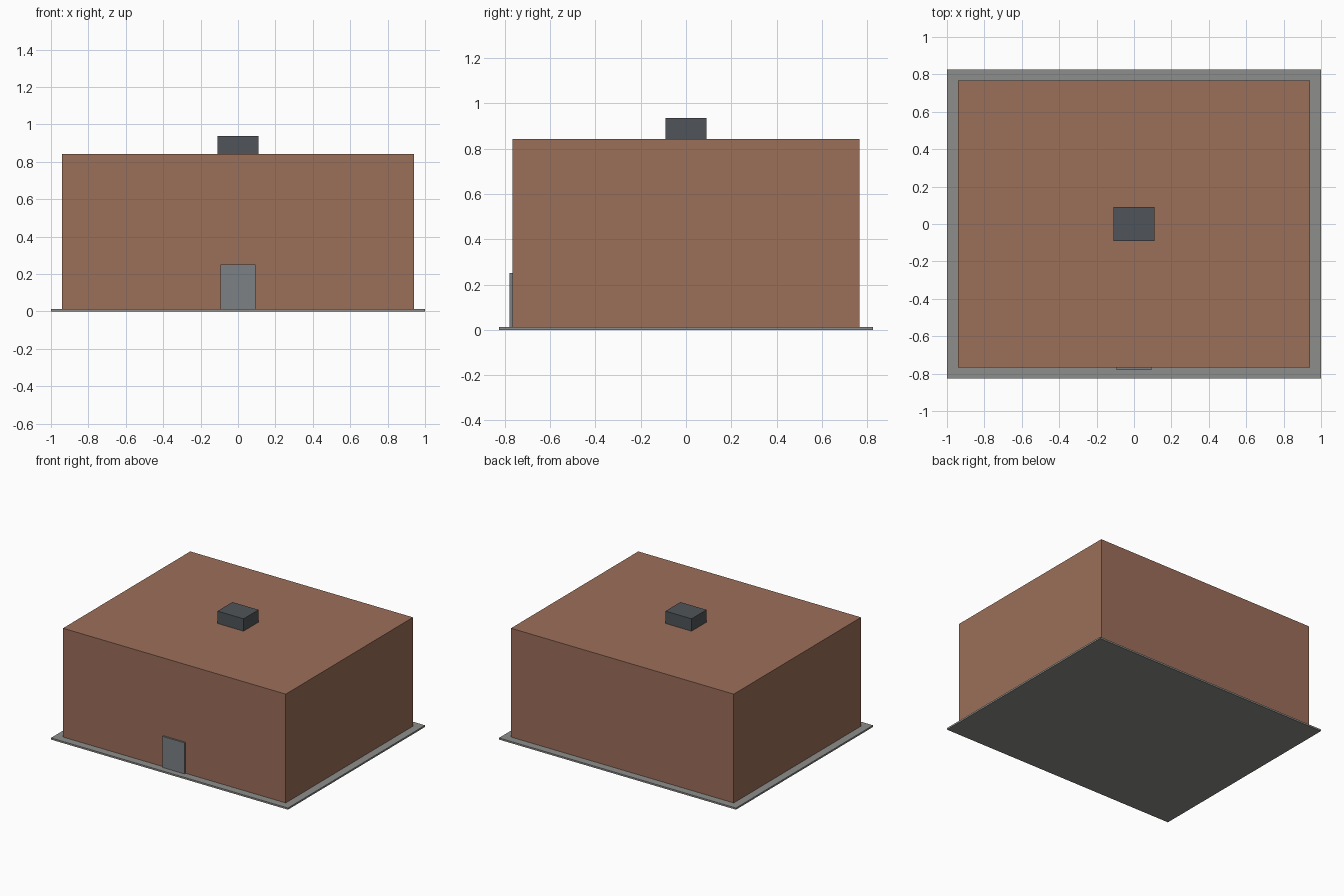
import bpy

if "Cube" in bpy.data.objects:
    bpy.data.objects.remove(bpy.data.objects["Cube"])


def material(name, rgb):
    mat = bpy.data.materials.new(name)
    mat.diffuse_color = (*rgb, 1.0)
    mat.use_nodes = True
    mat.node_tree.nodes["Principled BSDF"].inputs["Base Color"].default_value = mat.diffuse_color
    return mat


def box(name, x, y, z, mat):
    """Box spanning the given (min, max) ranges."""
    spans = (x, y, z)
    bpy.ops.mesh.primitive_cube_add(size=1, location=[(a + b) / 2 for a, b in spans])
    obj = bpy.context.object
    obj.name = name
    obj.scale = [b - a for a, b in spans]
    bpy.ops.object.transform_apply(location=False, rotation=False, scale=True)
    obj.data.materials.append(mat)
    return obj


concrete = material("concrete", (0.27, 0.27, 0.26))
brick = material("brick", (0.33, 0.156, 0.10))
door_grey = material("door_grey", (0.20, 0.22, 0.23))
dark_metal = material("dark_metal", (0.08, 0.09, 0.10))

SLAB_TOP, ROOF = 0.013, 0.843
WALL_Y = 0.767

# Ground slab
box("foundation_slab", (-1, 1), (-0.826, 0.826), (0, SLAB_TOP), concrete)
# Main building block
box("building_body", (-0.94, 0.94), (-WALL_Y, WALL_Y), (SLAB_TOP, ROOF), brick)
# Front door panel, standing slightly proud of the wall
box("front_door", (-0.093, 0.093), (-0.78, -WALL_Y), (SLAB_TOP, 0.25), door_grey)
# Rooftop ventilation unit
box("roof_unit", (-0.11, 0.11), (-0.09, 0.09), (ROOF, 0.937), dark_metal)
